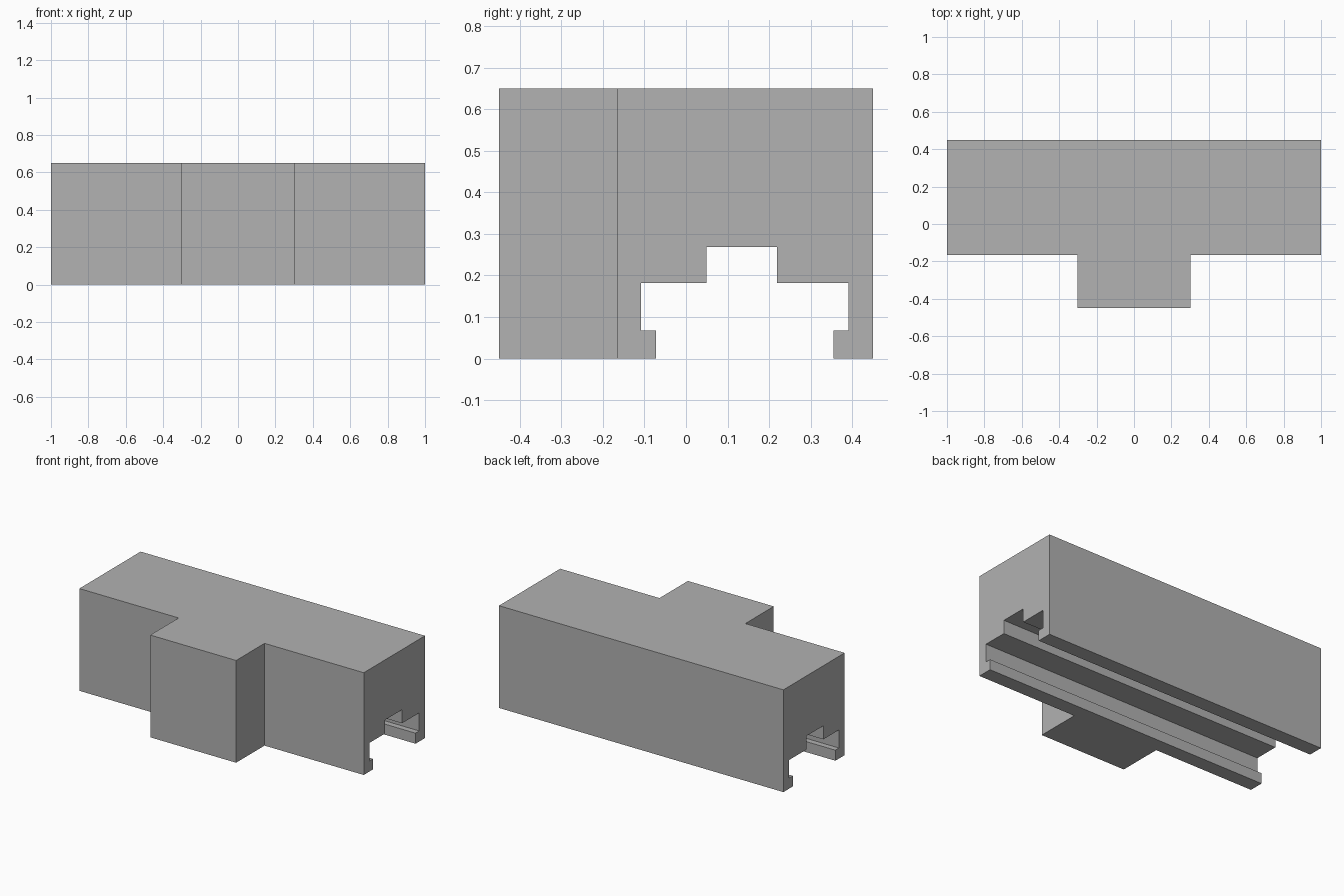
import bpy
import bmesh
from mathutils import Vector

cube = bpy.data.objects.get("Cube")
if cube:
    bpy.data.objects.remove(cube)

grey = bpy.data.materials.new("plain grey")
grey.use_nodes = True
grey.diffuse_color = (0.445, 0.445, 0.445, 1)
grey.node_tree.nodes["Principled BSDF"].inputs["Base Color"].default_value = grey.diffuse_color


def prism(name, outline, direction):
    """Extrude a closed outline along a direction into a solid."""
    bm = bmesh.new()
    face = bm.faces.new([bm.verts.new(p) for p in outline])
    extruded = bmesh.ops.extrude_face_region(bm, geom=[face])["geom"]
    moved = [g for g in extruded if isinstance(g, bmesh.types.BMVert)]
    bmesh.ops.translate(bm, verts=moved, vec=Vector(direction))
    bmesh.ops.recalc_face_normals(bm, faces=bm.faces)
    mesh = bpy.data.meshes.new(name)
    bm.to_mesh(mesh)
    bm.free()
    mesh.materials.append(grey)
    obj = bpy.data.objects.new(name, mesh)
    bpy.context.collection.objects.link(obj)
    return obj


# T-shaped body: long block with a square boss on the front
height = 0.65
half_plan = [(0.302, -0.45), (0.302, -0.165), (1, -0.165), (1, 0.45)]
plan = half_plan + [(-x, y) for x, y in reversed(half_plan)]
body = prism("body", [(x, y, 0) for x, y in plan], (0, 0, height))

# Stepped rail channel with inward lips, open underneath and at both ends
left_wall = [(-0.072, -0.1), (-0.072, 0.067), (-0.108, 0.067),
             (-0.108, 0.182), (0.049, 0.182), (0.049, 0.268)]
right_wall = [(0.219, 0.268), (0.219, 0.182), (0.392, 0.182),
              (0.392, 0.067), (0.355, 0.067), (0.355, -0.1)]
channel = prism("channel_cutter",
                [(-1.1, y, z) for y, z in left_wall + right_wall], (2.2, 0, 0))

cut = body.modifiers.new("rail channel", "BOOLEAN")
cut.operation = "DIFFERENCE"
cut.solver = "EXACT"
cut.object = channel

# Apply the cut and drop the cutter
bpy.context.view_layer.objects.active = body
body.select_set(True)
bpy.ops.object.modifier_apply(modifier=cut.name)
bpy.data.objects.remove(channel)
